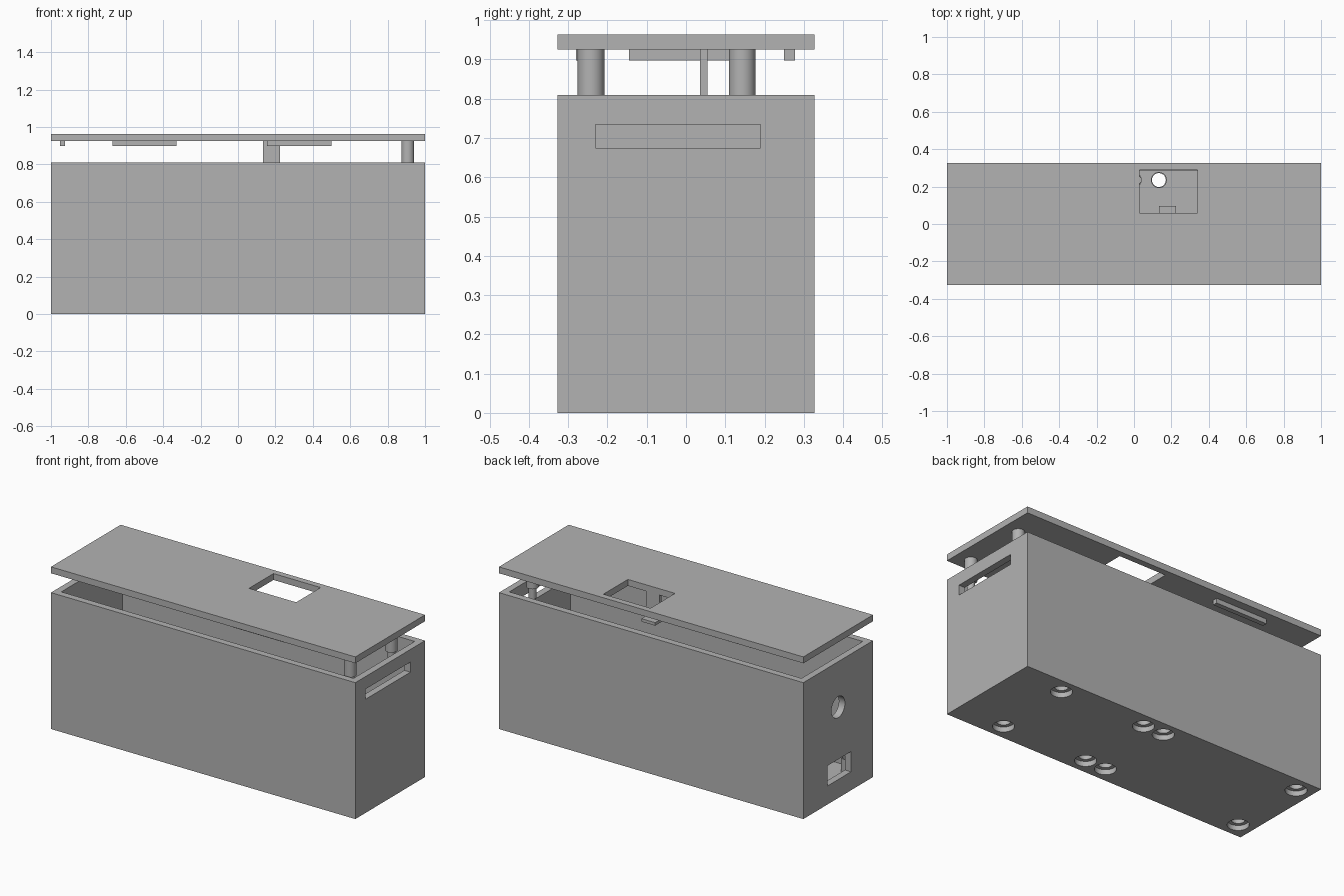
import bpy
import bmesh
from mathutils import Matrix, Vector

cube = bpy.data.objects.get("Cube")
if cube:
    bpy.data.objects.remove(cube, do_unlink=True)

# Single flat colour
grey = bpy.data.materials.new("plain grey")
grey.use_nodes = True
GREY = (0.45, 0.45, 0.45, 1)
grey.diffuse_color = GREY
grey.node_tree.nodes["Principled BSDF"].inputs["Base Color"].default_value = GREY


def finish(bm, name):
    bmesh.ops.recalc_face_normals(bm, faces=bm.faces)
    mesh = bpy.data.meshes.new(name)
    bm.to_mesh(mesh)
    bm.free()
    mesh.materials.append(grey)
    obj = bpy.data.objects.new(name, mesh)
    bpy.context.collection.objects.link(obj)
    return obj


def block(name, x, y, z):
    """Box from three (low, high) ranges."""
    bm = bmesh.new()
    bmesh.ops.create_cube(bm, size=1)
    for v in bm.verts:
        v.co = Vector(r[0] if c < 0 else r[1] for c, r in zip(v.co, (x, y, z)))
    return finish(bm, name)


def lathe(name, profile, x, y, closed=True):
    """Revolve a closed (radius, height) profile round a vertical axis."""
    bm = bmesh.new()
    n = 32
    rings = []
    for r, z in profile:
        if r == 0:
            rings.append([bm.verts.new((x, y, z))] * n)
        else:
            rings.append([bm.verts.new(Matrix.Rotation(i * 6.2831853 / n, 3, "Z") @ Vector((r, 0, 0))
                                       + Vector((x, y, z))) for i in range(n)])
    pairs = list(zip(rings, rings[1:] + rings[:1]))
    for a, b in pairs if closed else pairs[:-1]:
        for i in range(n):
            j = (i + 1) % n
            corners = list(dict.fromkeys((a[i], a[j], b[j], b[i])))
            if len(corners) > 2:
                bm.faces.new(corners)
    return finish(bm, name)


def cut(obj, cutter):
    mod = obj.modifiers.new("cut", "BOOLEAN")
    mod.operation = "DIFFERENCE"
    mod.solver = "EXACT"
    mod.object = cutter
    select(obj)
    bpy.ops.object.modifier_apply(modifier=mod.name)
    bpy.data.objects.remove(cutter, do_unlink=True)


def select(obj):
    bpy.ops.object.select_all(action="DESELECT")
    obj.select_set(True)
    bpy.context.view_layer.objects.active = obj


def smooth(obj):
    select(obj)
    bpy.ops.object.shade_smooth_by_angle(angle=0.6)


HALF_Y, WALL, FLOOR, RIM = 0.327, 0.04, 0.045, 0.81
INNER_X, INNER_Y = 1 - WALL, HALF_Y - WALL
LID = (0.925, 0.963)

# Open box with a slot in one end, a round and a square port in the other
case = block("case", (-1, 1), (-HALF_Y, HALF_Y), (0, RIM))
cut(case, block("cavity", (-INNER_X, INNER_X), (-INNER_Y, INNER_Y), (FLOOR, 1)))
cut(case, block("end_slot", (0.9, 1.1), (-0.23, 0.19), (0.675, 0.735)))
cut(case, block("square_port", (-1.1, -0.93), (-0.12, 0.10), (0.11, 0.23)))
port = lathe("round_port", [(0, -0.1), (0.063, -0.1), (0.063, 0.1), (0, 0.1)], 0, 0, closed=False)
port.data.transform(Matrix.Translation((-1, 0, 0.54)) @ Matrix.Rotation(1.5707963, 4, "Y"))
cut(case, port)

# Board standoffs over countersunk screw holes
for x in (-0.907, -0.002, 0.133, 0.692):
    for y in (-0.235, 0.235):
        cut(case, lathe("screw_hole", [(0, -0.1), (0.058, -0.1), (0.058, 0.03),
                                       (0.037, 0.03), (0.037, 0.1), (0, 0.1)], x, y, closed=False))
        smooth(lathe("standoff", [(0.037, FLOOR), (0.043, FLOOR), (0.043, 0.13), (0.037, 0.13)], x, y))
smooth(case)

# Raised lid with a window
lid = block("lid", (-1, 1), (-HALF_Y, HALF_Y), LID)
cut(lid, block("window", (0.03, 0.34), (0.06, 0.29), (0.9, 1)))

# Locating ribs under the lid
RIB = (0.897, LID[0])
block("back_rib", (-0.67, -0.33), (0.25, 0.278), RIB)
block("front_rib", (0.155, 0.5), (-0.28, -0.252), RIB)
block("end_rib", (-0.953, -0.925), (-0.145, 0.11), RIB)

# Clip hanging beside the window
block("clip_arm", (0.135, 0.225), (0.036, 0.055), (0.757, LID[0]))
block("clip_barb", (0.135, 0.225), (0.055, 0.097), (0.757, 0.775))

# Stepped posts under the lid
for y in (-0.242, 0.143):
    smooth(lathe("lid_post", [(0, LID[0]), (0.034, LID[0]), (0.034, 0.8),
                              (0.021, 0.8), (0.021, 0.735), (0, 0.735)], 0.908, y, closed=False))
